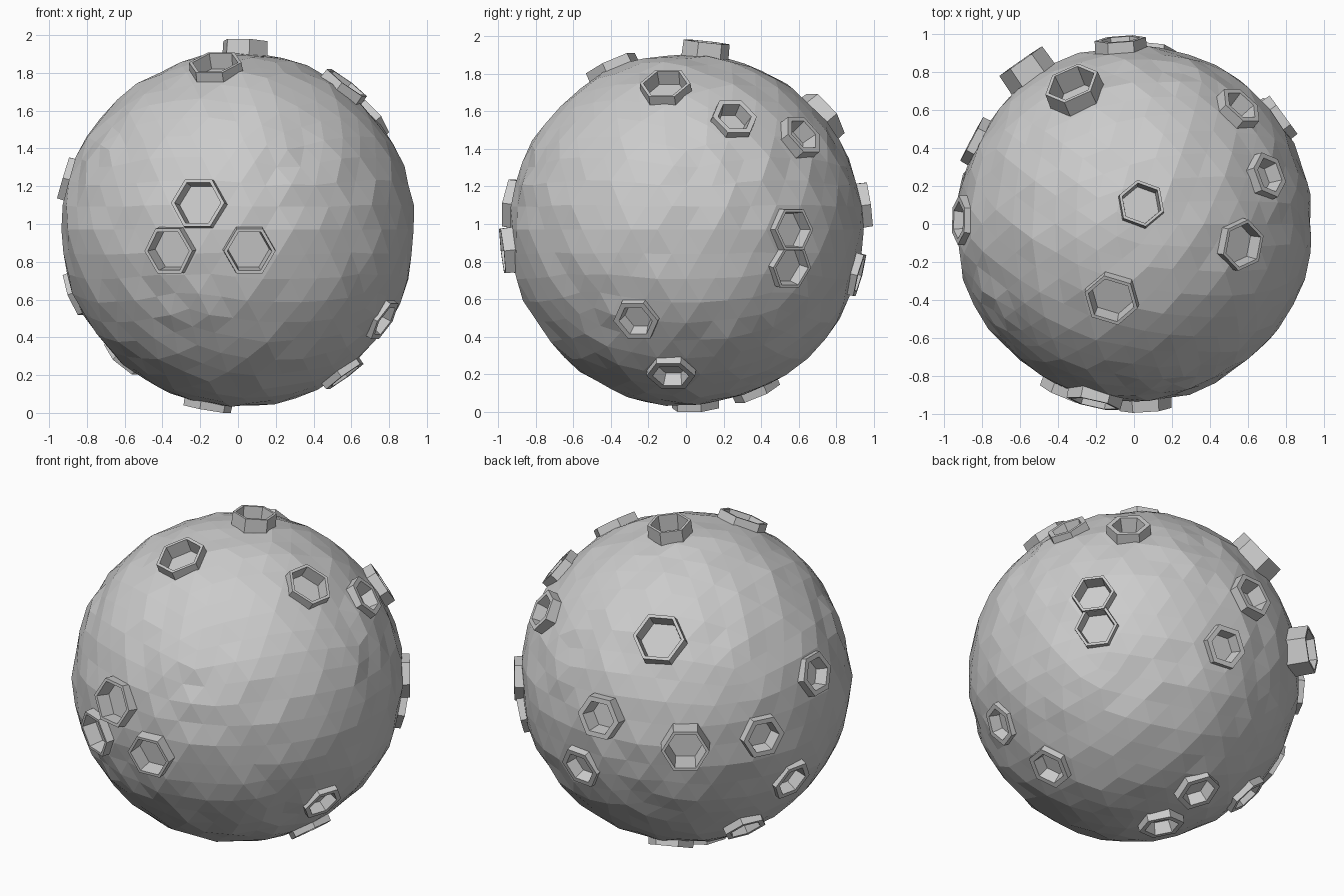
import bpy, bmesh, math, random
from mathutils import Vector, Matrix

if "Cube" in bpy.data.objects:
    bpy.data.objects.remove(bpy.data.objects["Cube"])

random.seed(4)
C = Vector((0, 0, 0.98))
THIN, THICK = (0.87, 0.80), (0.77, 0.62)   # inner rim ratio, floor ratio

# craters: x, y, z, hexagon radius, rim distance from the centre, wall style
CRATERS = [
    (-.21, -.93, 1.12, .145, .98, THIN), (-.36, -.88, .87, .137, .98, THIN),
    (.06, -.95, .87, .137, .985, THIN), (.57, -.11, 1.75, .137, .975, THIN),
    (-.12, -.40, 1.86, .145, .98, THIN), (.04, .11, 1.98, .125, 1.005, THIN),
    (-.32, .72, 1.58, .15, 1.02, THIN), (.57, .63, 1.49, .125, .985, THICK),
    (.69, .25, 1.56, .125, .97, THICK), (.78, .57, .98, .125, .975, THIN),
    (.75, .56, .78, .125, .965, THIN), (.77, -.265, .50, .125, .955, THICK),
    (.56, -.08, .21, .13, .965, THICK), (-.07, .94, 1.11, .135, .985, THICK),
    (.09, .91, .74, .13, .96, THICK), (-.57, .82, 1.0, .137, 1.045, THIN),
    (-.84, .44, 1.0, .13, .965, THICK), (-.86, .19, .64, .13, .96, THICK),
    (-.91, .02, 1.25, .13, .965, THICK), (-.61, .28, .29, .13, .96, THICK),
    (-.16, .38, .11, .13, .965, THICK), (-.16, .05, .05, .13, .965, THICK),
]


def link(name, bm):
    me = bpy.data.meshes.new(name)
    bm.to_mesh(me)
    bm.free()
    ob = bpy.data.objects.new(name, me)
    bpy.context.collection.objects.link(ob)
    return ob


def hexes(name, cut):
    """All hexagonal rim blocks, or the tapered cutters that hollow them."""
    bm = bmesh.new()
    for x, y, z, r, top, (lip, floor) in CRATERS:
        n = (Vector((x, y, z)) - C).normalized()
        u = Vector((0, 0, 1)).cross(n).normalized()
        v = n.cross(u)
        if cut:
            base, end = 0.895, top + 0.01
            r1, r2 = r * floor, r * lip
        else:
            base, end = 0.84, top
            r1, r2 = r * 1.04, r
        mat = Matrix((u, v, n)).transposed().to_4x4()
        mat.translation = C + n * (base + end) / 2
        mat = mat @ Matrix.Rotation(math.radians(30), 4, 'Z') @ Matrix.Rotation(math.radians(-30), 4, 'Z')
        res = bmesh.ops.create_cone(bm, cap_ends=True, segments=6, radius1=r1,
                                    radius2=r2, depth=end - base)
        # turn corners to point sideways along the horizontal tangent
        first = max((w.co.x for w in res["verts"]))
        turn = 0 if first > max(r1, r2) * 0.95 else math.radians(30)
        bmesh.ops.transform(bm, matrix=mat @ Matrix.Rotation(turn, 4, 'Z'),
                            verts=res["verts"])
    ob = link(name, bm)
    ob.hide_render = True
    ob.hide_viewport = False
    return ob


# faceted rock body with slight surface bumps
bm = bmesh.new()
bmesh.ops.create_icosphere(bm, subdivisions=4, radius=0.938)
for w in bm.verts:
    w.co = w.co * (1 + random.uniform(-0.012, 0.010)) + C
body = link("asteroid", bm)

# raise the rims, then hollow the craters
helpers = [(hexes("rim_blocks", False), 'UNION'), (hexes("crater_cutters", True), 'DIFFERENCE')]
for ob, op in helpers:
    m = body.modifiers.new(op.title(), 'BOOLEAN')
    m.operation = op
    m.object = ob
    m.solver = 'EXACT'
    m.use_self = True

# bake the result and drop the helpers
dg = bpy.context.evaluated_depsgraph_get()
me = bpy.data.meshes.new_from_object(body.evaluated_get(dg))
body.modifiers.clear()
body.data = me
for ob, _ in helpers:
    bpy.data.objects.remove(ob)

# rest on the ground plane
low = min(w.co.z for w in me.vertices)
for w in me.vertices:
    w.co.z -= low
